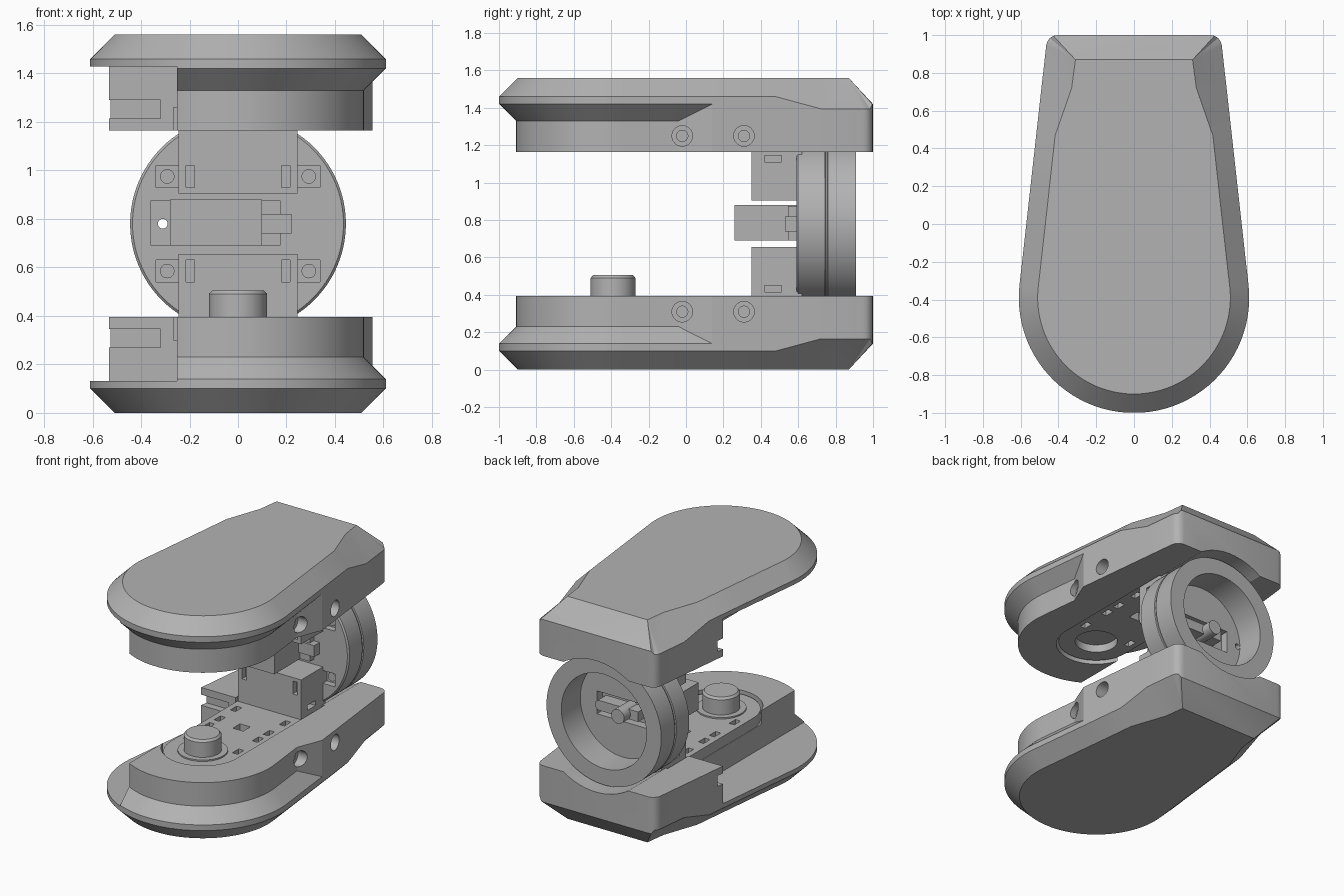
import bpy
import bmesh
from math import sin, cos, pi, radians
from mathutils import Matrix

if "Cube" in bpy.data.objects:
    bpy.data.objects.remove(bpy.data.objects["Cube"], do_unlink=True)

GREY = (0.45, 0.45, 0.45, 1)
grey = bpy.data.materials.new("plain grey")
grey.use_nodes = True
grey.diffuse_color = GREY
grey.node_tree.nodes["Principled BSDF"].inputs["Base Color"].default_value = GREY

MID = 0.78  # height of the mirror plane between the two shells


def make(name, bm):
    bmesh.ops.remove_doubles(bm, verts=bm.verts, dist=0.0002)
    bmesh.ops.recalc_face_normals(bm, faces=bm.faces)
    mesh = bpy.data.meshes.new(name)
    bm.to_mesh(mesh)
    bm.free()
    mesh.materials.append(grey)
    obj = bpy.data.objects.new(name, mesh)
    bpy.context.collection.objects.link(obj)
    return obj


def loft(name, rings):
    """Skin closed rings of equal length and cap both ends."""
    bm = bmesh.new()
    rows = [[bm.verts.new(p) for p in ring] for ring in rings]
    n = len(rows[0])
    for a, b in zip(rows, rows[1:]):
        for i in range(n):
            j = (i + 1) % n
            bm.faces.new((a[i], a[j], b[j], b[i]))
    bm.faces.new(rows[0][::-1])
    bm.faces.new(rows[-1])
    return make(name, bm)


def box(name, x, y, z):
    corners = [(x[0], y[0]), (x[1], y[0]), (x[1], y[1]), (x[0], y[1])]
    return prism(name, corners, z)


def prism(name, outline, z):
    return loft(name, [[(px, py, h) for px, py in outline] for h in z])


def lathe(name, profile, at=(0, 0, 0), axis="z", n=48):
    """Revolve (radius, distance) pairs about an axis through a point."""
    rings = []
    for r, h in profile:
        ring = []
        for i in range(n):
            u, v = r * cos(2 * pi * i / n), r * sin(2 * pi * i / n)
            p = {"x": (h, u, v), "y": (u, h, v), "z": (u, v, h)}[axis]
            ring.append(tuple(a + b for a, b in zip(p, at)))
        rings.append(ring)
    return loft(name, rings)


def cut(obj, cutters):
    for c in cutters:
        c.hide_render = True
        mod = obj.modifiers.new("cut", "BOOLEAN")
        mod.operation = "DIFFERENCE"
        mod.solver = "EXACT"
        mod.object = c
    deps = bpy.context.evaluated_depsgraph_get()
    mesh = bpy.data.meshes.new_from_object(obj.evaluated_get(deps))
    obj.modifiers.clear()
    obj.data = mesh
    for c in cutters:
        bpy.data.objects.remove(c, do_unlink=True)


def flipped(obj, name):
    """Copy a lower part to the upper side."""
    new = bpy.data.objects.new(name, obj.data.copy())
    new.data.transform(Matrix.Translation((0, 0, 2 * MID)) @ Matrix.Diagonal((1, 1, -1, 1)))
    new.data.flip_normals()
    bpy.context.collection.objects.link(new)
    return new


def capsule(w, back):
    """Plan outline with a straight back and a round front."""
    arc = [(w * cos(radians(-a)), -0.39 + w * sin(radians(-a))) for a in range(0, 181, 5)]
    return [(w, back)] + arc + [(-w, back)]


# Shell outline, one half: position and outward normal, back to front
half = []
for a in (90, 69, 48, 27, 6):
    c, s = cos(radians(a)), sin(radians(a))
    half.append((0.405 + 0.06 * c, 0.94 + 0.06 * s, c, s))
for y in (0.72, 0.48, 0.14, -0.03):
    half.append((0.465 + 0.111 * (0.946 - y), y, cos(radians(6)), sin(radians(6))))
for a in range(6, -90, -4):
    c, s = cos(radians(a)), sin(radians(a))
    half.append((0.61 * c, -0.39 + 0.61 * s, c, s))


def shell_column(x, y, nx, ny):
    """Points up the side of the shell at one outline position."""
    if y > 0.9:
        low, h = (0.31, 0.87), 0.14 if y > 0.99 else 0.165
    elif y > 0.6:
        low, h = (0.33, y), 0.165
    else:
        low, h = (x - 0.1 * nx, y - 0.1 * ny), 0.1
    d = 0.09 * min(1, max(0, (0.14 - y) / 0.17))
    rim = max(h, 0.14)
    inner = (x - d * nx, y - d * ny)
    return [(*low, 0), (x, y, h), (x, y, rim), (*inner, rim + d), (*inner, 0.395)]


columns = [shell_column(*p) for p in half]
columns += [[(-x, y, z) for x, y, z in col] for col in reversed(columns)]
lower_shell = loft("lower_shell", list(zip(*columns)))

# Shell cuts: open right side, grip groove, tray channel, wheel notch, screw holes
cutters = [
    box("side_cut", (-0.9, -0.252), (-1.2, 0.35), (0.132, 0.6)),
    box("groove_cut", (-0.9, -0.32), (0.3, 0.4), (0.27, 0.345)),
    prism("channel_cut", capsule(0.265, 0.58), (0.3, 0.6)),
    lathe("notch_cut", [(0.46, 0.57), (0.46, 1.2)], (0, 0, MID), "y", 96),
]
for y in (-0.02, 0.31):
    cutters.append(lathe("screw_cut", [(0.03, 0.3), (0.03, 0.44), (0.055, 0.44), (0.055, 0.8)],
                         (0, y, 0.31), "x", 24))
cut(lower_shell, cutters)
upper_shell = flipped(lower_shell, "upper_shell")

# Inner tray with slots, a square window and side holes
lower_tray = prism("lower_tray", capsule(0.25, 0.57), (0.1, 0.375))
cutters = [box("window_cut", (-0.04, 0.04), (0.0, 0.08), (0.3, 0.5))]
for side in (-0.19, 0.19):
    for y in (-0.27, -0.05, 0.07, 0.25):
        cutters.append(box("slot_cut", (side - 0.02, side + 0.02), (y - 0.035, y + 0.035), (0.32, 0.5)))
for y in (-0.33, 0.03):
    cutters.append(lathe("side_hole_cut", [(0.03, -0.4), (0.03, -0.2)], (0, y, 0.25), "x", 20))
cut(lower_tray, cutters)
upper_tray = flipped(lower_tray, "upper_tray")
cut(upper_tray, [lathe("socket_cut", [(0.14, 1.1), (0.14, 1.24)], (0, -0.39, 0))])

# Knob and collar
knob = lathe("knob", [(0.12, 0.3), (0.12, 0.49), (0.107, 0.505)], (0, -0.39, 0))
collar = lathe("knob_collar", [(0.16, 0.35), (0.16, 0.385)], (0, -0.39, 0))

# Brackets joining the shells to the wheel
lower_bracket = box("lower_bracket", (-0.245, 0.245), (0.35, 0.62), (0.32, 0.655))
cutters = []
for side in (-1, 1):
    xs = sorted((side * 0.18, side * 0.215))
    cutters.append(box("slit_cut", xs, (0.3, 0.39), (0.54, 0.63)))
    xs = sorted((side * 0.2, side * 0.4))
    cutters.append(box("side_slot_cut", xs, (0.42, 0.51), (0.415, 0.45)))
cut(lower_bracket, cutters)
upper_bracket = flipped(lower_bracket, "upper_bracket")

# Wheel with seam groove and hollow back
wheel = lathe("wheel", [(0, 0.59), (0.435, 0.59), (0.445, 0.6), (0.445, 0.742), (0.437, 0.745),
                        (0.437, 0.755), (0.445, 0.758), (0.445, 0.91), (0.33, 0.91),
                        (0.33, 0.7), (0, 0.7)], (0, 0, MID), "y", 96)
cutters = [box("back_pocket_cut", (-0.22, 0.2), (0.64, 0.8), (0.7, 0.86)),
           lathe("peep_cut", [(0.02, 0.4), (0.02, 1)], (-0.31, 0, MID), "y", 20)]
for sx in (-0.292, 0.292):
    for z in (0.585, 0.975):
        cutters.append(box("nut_cut", (sx - 0.047, sx + 0.047), (0.5, 0.635), (z - 0.045, z + 0.045)))
cut(wheel, cutters)

# Bolt heads in the wheel pockets
for sx in (-0.292, 0.292):
    for z in (0.585, 0.975):
        lathe("wheel_bolt", [(0.03, 0.62), (0.03, 0.65)], (sx, 0, z), "y", 20)

# Motor: body, mounting flange, side connector, output shaft and horn
motor_body = box("motor_body", (-0.28, 0.1), (0.26, 0.64), (0.69, 0.88))
motor_flange = box("motor_flange", (-0.36, 0.175), (0.545, 0.595), (0.69, 0.875))
cut(motor_flange, [lathe("peep_cut", [(0.02, 0.4), (0.02, 1)], (-0.31, 0, MID), "y", 20)])
motor_connector = box("motor_connector", (0.09, 0.22), (0.53, 0.6), (0.74, 0.82))
motor_shaft = lathe("motor_shaft", [(0.05, 0.6), (0.05, 0.8)], (-0.03, 0, MID), "y", 24)
motor_horn = box("motor_horn", (-0.14, 0.16), (0.63, 0.73), (0.745, 0.815))
horn_tip = lathe("motor_horn_tip", [(0.035, 0.63), (0.035, 0.73)], (0.16, 0, MID), "y", 24)

# Smooth shading with crisp edges
bpy.ops.object.select_all(action="DESELECT")
for obj in bpy.context.collection.objects:
    if obj.type == "MESH" and grey.name in obj.data.materials:
        obj.select_set(True)
bpy.context.view_layer.objects.active = wheel
bpy.ops.object.shade_smooth_by_angle(angle=radians(25))
